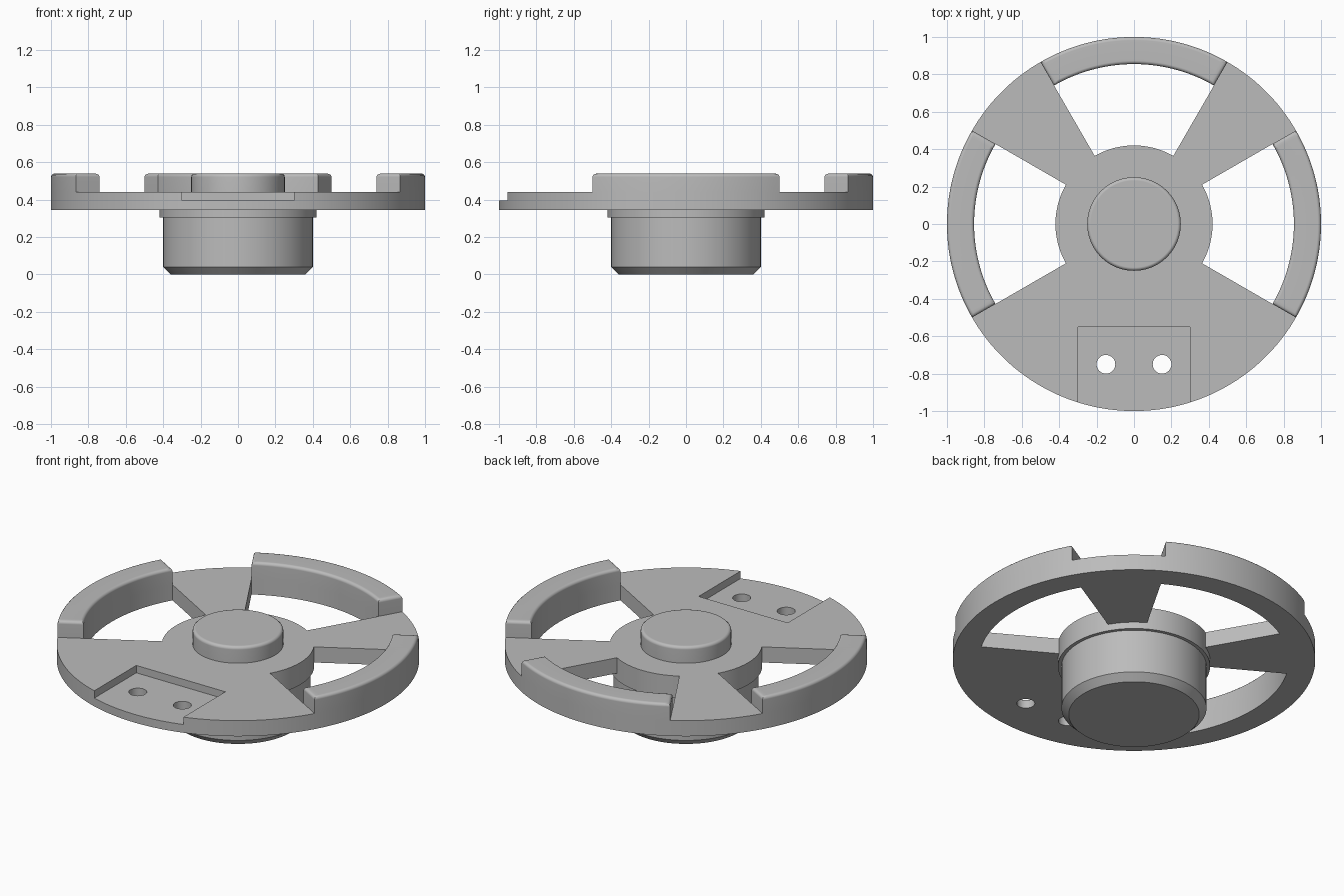
import bpy, bmesh, math
from mathutils import Vector

cube = bpy.data.objects.get("Cube")
if cube:
    bpy.data.objects.remove(cube, do_unlink=True)

STEPS = 180
R_KNOB, R_HUB, R_RIM, R_OUT = 0.25, 0.42, 0.855, 1.0
Z_BOTTOM, Z_RECESS, Z_PLATE, Z_TOP = 0.345, 0.395, 0.44, 0.54

grey = bpy.data.materials.new("grey metal")
grey.use_nodes = True
grey.diffuse_color = (0.5, 0.5, 0.5, 1)
grey.node_tree.nodes["Principled BSDF"].inputs["Base Color"].default_value = (0.5, 0.5, 0.5, 1)


def make_object(name, bm):
    bmesh.ops.recalc_face_normals(bm, faces=bm.faces[:])
    mesh = bpy.data.meshes.new(name)
    bm.to_mesh(mesh)
    bm.free()
    mesh.materials.append(grey)
    obj = bpy.data.objects.new(name, mesh)
    bpy.context.collection.objects.link(obj)
    return obj


def activate(obj):
    bpy.ops.object.select_all(action="DESELECT")
    obj.select_set(True)
    bpy.context.view_layer.objects.active = obj


def smooth(obj):
    activate(obj)
    bpy.ops.object.shade_smooth_by_angle(angle=math.radians(35))
    obj.modifiers.new("weighted normals", "WEIGHTED_NORMAL").keep_sharp = True


def ring(bm, radius, z):
    return [bm.verts.new((radius * math.cos(math.tau * i / STEPS),
                          radius * math.sin(math.tau * i / STEPS), z)) for i in range(STEPS)]


def bridge(bm, a, b, keep=lambda angle: True):
    for i in range(STEPS):
        j = (i + 1) % STEPS
        if keep((i + 0.5) * 360 / STEPS):
            bm.faces.new((a[i], b[i], b[j], a[j]))


def in_window(angle):
    """Three openings, centred on the right, back and left."""
    return any(abs((angle - c + 180) % 360 - 180) < 30 for c in (0, 90, 180))


def extrude(bm, faces, height):
    new = bmesh.ops.extrude_face_region(bm, geom=faces)["geom"]
    verts = [g for g in new if isinstance(g, bmesh.types.BMVert)]
    bmesh.ops.translate(bm, verts=verts, vec=(0, 0, height))
    return [g for g in new if isinstance(g, bmesh.types.BMFace)]


def is_raised(face):
    c = face.calc_center_median()
    angle = math.degrees(math.atan2(c.y, c.x))
    return c.xy.length < 0.2 or (c.xy.length > R_RIM and in_window(angle))


# Spoked plate with raised rim segments and centre knob
bm = bmesh.new()
rings = [ring(bm, r, Z_BOTTOM) for r in (R_KNOB, R_HUB, R_RIM, R_OUT)]
bm.faces.new(rings[0])
bridge(bm, rings[0], rings[1])
bridge(bm, rings[1], rings[2], lambda a: not in_window(a))
bridge(bm, rings[2], rings[3])
plate_top = extrude(bm, bm.faces[:], Z_PLATE - Z_BOTTOM)
raised = extrude(bm, [f for f in plate_top if is_raised(f)], Z_TOP - Z_PLATE)
bmesh.ops.recalc_face_normals(bm, faces=bm.faces[:])

# Rounded top edges of the raised parts
tops = set(raised)
border = [e for e in bm.edges if sum(f in tops for f in e.link_faces) == 1]
bmesh.ops.bevel(bm, geom=border, offset=0.018, offset_type="OFFSET",
                segments=3, profile=0.5, affect="EDGES")
wheel = make_object("spoked_plate", bm)


# Front recess and its two through holes
def cut(target, bm):
    cutter = make_object("cutter", bm)
    cutter.hide_render = True
    activate(target)
    mod = target.modifiers.new("cut", "BOOLEAN")
    mod.operation, mod.solver, mod.object = "DIFFERENCE", "EXACT", cutter
    bpy.ops.object.modifier_apply(modifier=mod.name)
    bpy.data.objects.remove(cutter, do_unlink=True)


bm = bmesh.new()
bmesh.ops.create_cube(bm, size=1)
bmesh.ops.scale(bm, verts=bm.verts[:], vec=(0.6, 0.6, 0.2))
bmesh.ops.translate(bm, verts=bm.verts[:], vec=(0, -0.85, Z_RECESS + 0.1))
cut(wheel, bm)
for side in (-1, 1):
    bm = bmesh.new()
    bmesh.ops.create_cone(bm, cap_ends=True, segments=32, radius1=0.05, radius2=0.05, depth=0.4)
    bmesh.ops.translate(bm, verts=bm.verts[:], vec=(side * 0.15, -0.75, Z_RECESS))
    cut(wheel, bm)
smooth(wheel)

# Hub below the plate: collar, shaft and chamfered foot
bm = bmesh.new()
profile = [(0.36, 0), (0.4, 0.04), (0.4, 0.305), (R_HUB, 0.305), (R_HUB, Z_BOTTOM)]
rings = [ring(bm, r, z) for r, z in profile]
for lower, upper in zip(rings, rings[1:]):
    bridge(bm, lower, upper)
bm.faces.new(rings[0])
bm.faces.new(rings[-1])
smooth(make_object("hub_shaft", bm))
